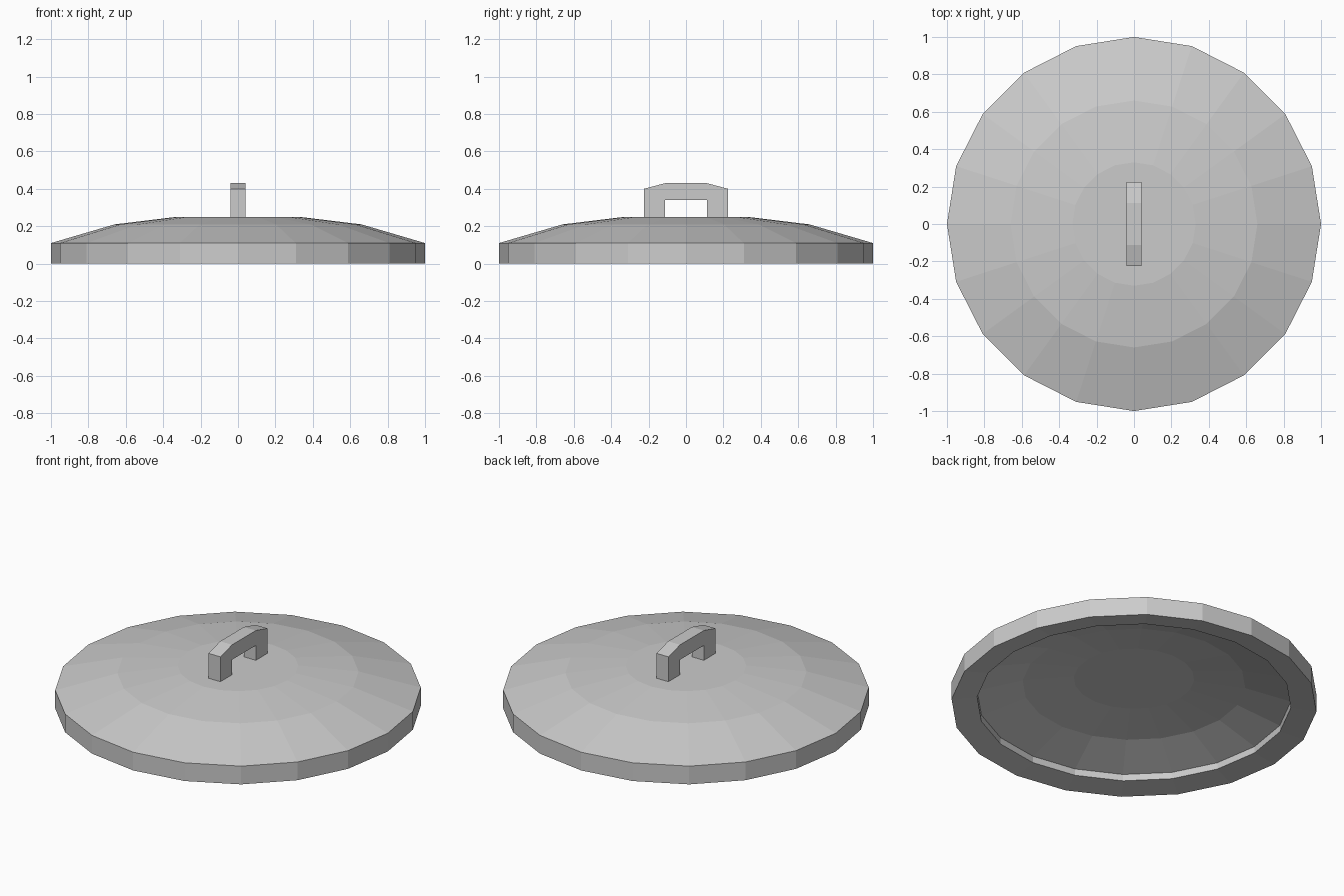
import bpy, bmesh
from math import cos, sin, pi

if "Cube" in bpy.data.objects:
    bpy.data.objects.remove(bpy.data.objects["Cube"])

SIDES = 20

def finish(name, bm):
    bmesh.ops.recalc_face_normals(bm, faces=bm.faces[:])
    me = bpy.data.meshes.new(name)
    bm.to_mesh(me)
    bm.free()
    ob = bpy.data.objects.new(name, me)
    bpy.context.collection.objects.link(ob)
    return ob

# Lid shell: lathed closed section, underside first, then up over the dome
profile = [(0.33, 0.17), (0.61, 0.135), (0.86, 0.06), (0.86, 0.02),
           (1.0, 0.0), (1.0, 0.11), (0.66, 0.21), (0.33, 0.25)]
bm = bmesh.new()
rings = [[bm.verts.new((r * cos(2 * pi * i / SIDES), r * sin(2 * pi * i / SIDES), z))
          for i in range(SIDES)] for r, z in profile]
for a, b in zip(rings, rings[1:]):
    for i in range(SIDES):
        j = (i + 1) % SIDES
        bm.faces.new((a[i], a[j], b[j], b[i]))
bm.faces.new(rings[0])
bm.faces.new(rings[-1])
finish("lid", bm)

# Handle: bridge outline extruded across x
half = [(0.113, 0.25), (0.225, 0.25), (0.225, 0.40), (0.113, 0.43)]
outer = half[1:] + [(-y, z) for y, z in reversed(half[1:])]
inner = [(-0.113, 0.25), (-0.113, 0.34), (0.113, 0.34), (0.113, 0.25)]
bm = bmesh.new()
face = bm.faces.new([bm.verts.new((-0.04, y, z)) for y, z in outer + inner])
ext = bmesh.ops.extrude_face_region(bm, geom=[face], use_keep_orig=True)
moved = [g for g in ext["geom"] if isinstance(g, bmesh.types.BMVert)]
bmesh.ops.translate(bm, verts=moved, vec=(0.08, 0, 0))
finish("handle", bm)
